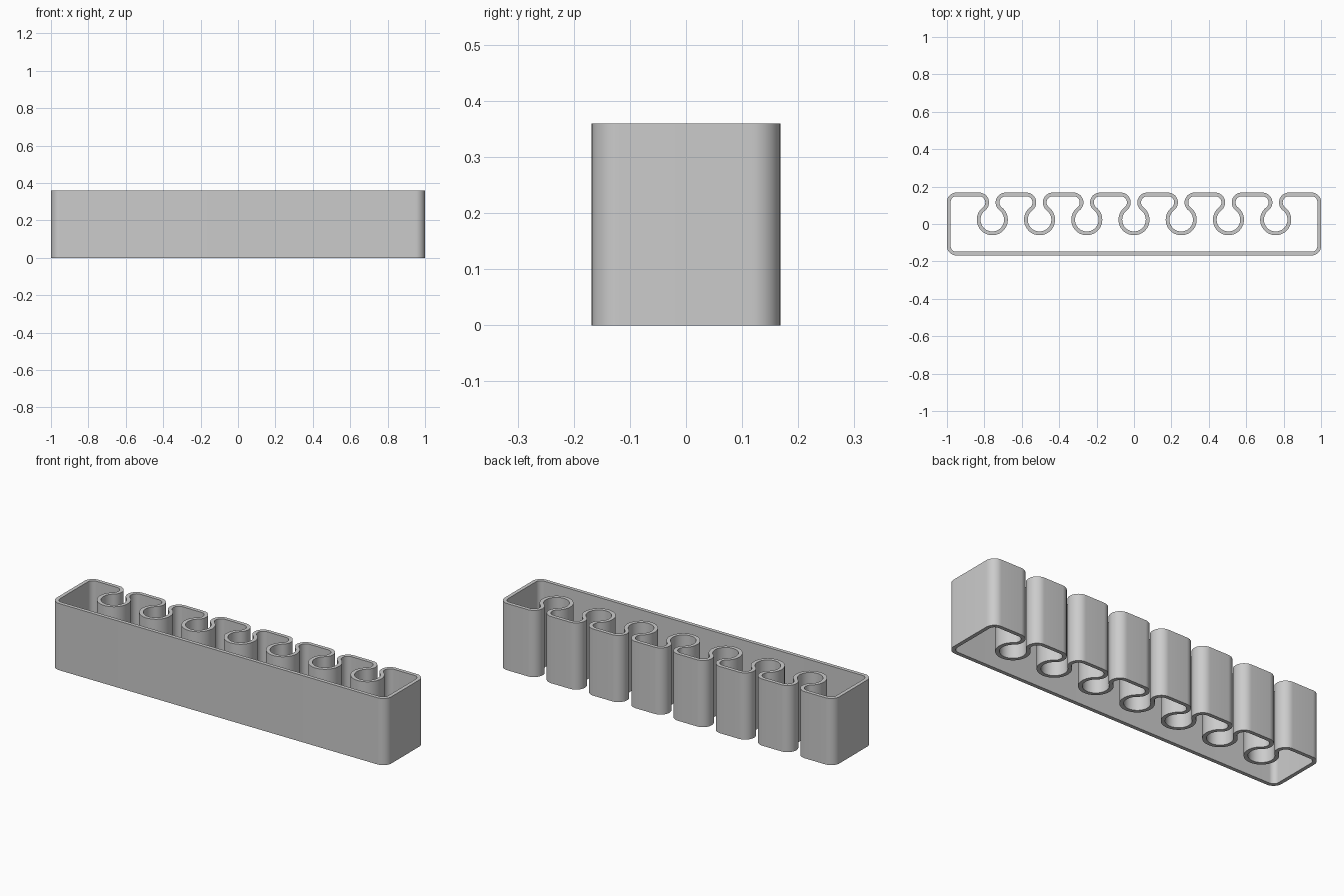
import bpy, bmesh
from math import sin, cos, pi, sqrt, atan2, ceil

if "Cube" in bpy.data.objects:
    bpy.data.objects.remove(bpy.data.objects["Cube"], do_unlink=True)

HALF_X, HALF_Y, HEIGHT = 1.0, 0.168, 0.36
WALL = 0.02
CORNER = 0.05                      # outer corner radius
NOSE = 0.053                       # rounded lip beside each slot
HOLE, HOLE_Y = 0.063, 0.023        # round socket
SOCKETS, PITCH = 7, 0.2525

grey = bpy.data.materials.new("plain grey")
grey.use_nodes = True
colour = (0.6, 0.6, 0.6, 1)
grey.diffuse_color = colour
grey.node_tree.nodes["Principled BSDF"].inputs["Base Color"].default_value = colour


def arc(cx, cy, radius, start, end):
    steps = max(4, ceil(abs(end - start) / (pi / 24)))
    return [(cx + radius * cos(start + (end - start) * i / steps),
             cy + radius * sin(start + (end - start) * i / steps))
            for i in range(steps + 1)]


def outline(inset):
    """Counter-clockwise wall profile, moved inwards by inset."""
    cx, cy, r = HALF_X - CORNER, HALF_Y - CORNER, CORNER - inset
    points = arc(-cx, -cy, r, pi, 1.5 * pi)
    points += arc(cx, -cy, r, 1.5 * pi, 2 * pi)
    points += arc(cx, cy, r, 0, pi / 2)
    # Each socket: lip, round hole, lip, with tangent joins
    nose_y = HALF_Y - NOSE
    rise = nose_y - HOLE_Y
    nose_x = sqrt((HOLE + NOSE) ** 2 - rise ** 2)
    tilt = atan2(rise, nose_x)
    for i in reversed(range(SOCKETS)):
        x = (i - (SOCKETS - 1) / 2) * PITCH
        points += arc(x + nose_x, nose_y, NOSE - inset, pi / 2, pi + tilt)
        points += arc(x, HOLE_Y, HOLE + inset, tilt, -pi - tilt)[1:-1]
        points += arc(x - nose_x, nose_y, NOSE - inset, -tilt, pi / 2)
    points += arc(-cx, cy, r, pi / 2, pi)
    return points


# Open-ended socket rail: one continuous wall of even thickness
bm = bmesh.new()
rings = [[bm.verts.new((x, y, z)) for x, y in outline(inset)]
         for inset, z in ((0, 0), (0, HEIGHT), (WALL, HEIGHT), (WALL, 0))]
count = len(rings[0])
for k in range(4):
    a, b = rings[k], rings[(k + 1) % 4]
    for i in range(count):
        j = (i + 1) % count
        bm.faces.new((a[i], a[j], b[j], b[i]))
bmesh.ops.recalc_face_normals(bm, faces=bm.faces)
mesh = bpy.data.meshes.new("socket_rail")
bm.to_mesh(mesh)
bm.free()
mesh.materials.append(grey)
rail = bpy.data.objects.new("socket_rail", mesh)
bpy.context.collection.objects.link(rail)
bpy.context.view_layer.objects.active = rail
rail.select_set(True)
bpy.ops.object.shade_smooth_by_angle(angle=pi / 6)
